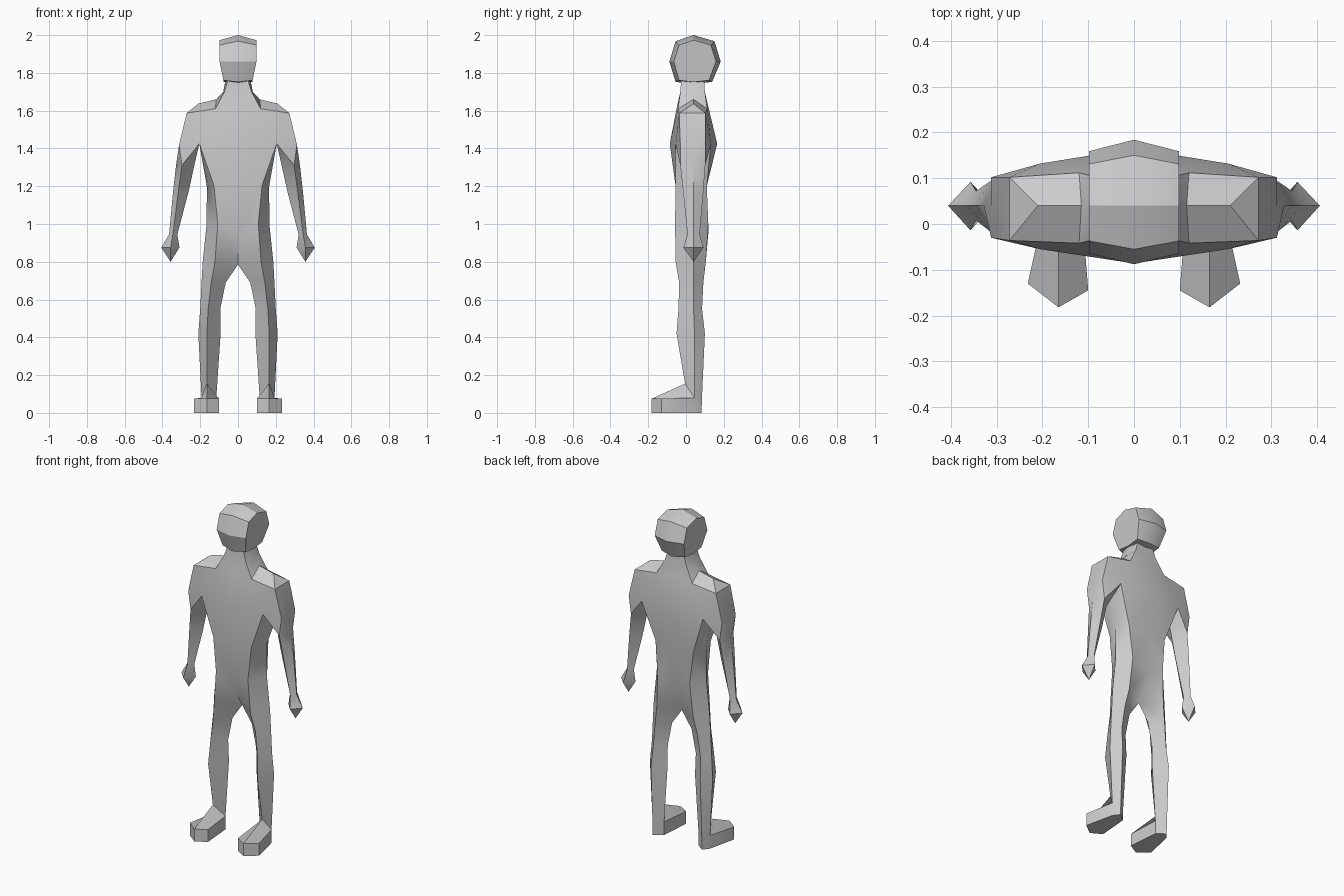
import bpy, bmesh, math

if "Cube" in bpy.data.objects:
    bpy.data.objects.remove(bpy.data.objects["Cube"])

grey = bpy.data.materials.new("plain_grey")
grey.diffuse_color = (0.6, 0.6, 0.6, 1)
grey.use_nodes = True
grey.node_tree.nodes["Principled BSDF"].inputs["Base Color"].default_value = grey.diffuse_color
MID = 0.04  # depth of the limb centre line


class Half:
    """Collects faces of the right half, then mirrors them into one mesh."""

    def __init__(self):
        self.bm, self.seen = bmesh.new(), {}

    def vert(self, p):
        key = tuple(round(c, 4) for c in p)
        if key not in self.seen:
            self.seen[key] = self.bm.verts.new(key)
        return self.seen[key]

    def face(self, *pts):
        vs = list(dict.fromkeys(self.vert(p) for p in pts))
        if len(vs) > 2:
            self.bm.faces.new(vs)

    def bridge(self, a, b, closed=False):
        n = len(a)
        for i in range(n if closed else n - 1):
            j = (i + 1) % n
            self.face(a[i], a[j], b[j], b[i])

    def loft(self, rings, closed=False):
        for a, b in zip(rings, rings[1:]):
            self.bridge(a, b, closed)

    def finish(self, name):
        bm = self.bm
        dup = bmesh.ops.duplicate(bm, geom=bm.verts[:] + bm.edges[:] + bm.faces[:])["geom"]
        for v in dup:
            if isinstance(v, bmesh.types.BMVert):
                v.co.x = -v.co.x
        bmesh.ops.reverse_faces(bm, faces=[f for f in dup if isinstance(f, bmesh.types.BMFace)])
        bmesh.ops.remove_doubles(bm, verts=bm.verts[:], dist=0.0005)
        bmesh.ops.recalc_face_normals(bm, faces=bm.faces[:])
        mesh = bpy.data.meshes.new(name)
        bm.to_mesh(mesh)
        bm.free()
        mesh.materials.append(grey)
        ob = bpy.data.objects.new(name, mesh)
        bpy.context.collection.objects.link(ob)
        bpy.ops.object.select_all(action='DESELECT')
        ob.select_set(True)
        bpy.context.view_layer.objects.active = ob
        bpy.ops.object.shade_smooth_by_angle(angle=math.radians(32))


def limb(z, x_in, x_ridge, x_out, y_front, y_back, y_mid=MID):
    """Diamond section: inner, front, outer, back."""
    return [(x_in, y_mid, z), (x_ridge, y_front, z), (x_out, y_mid, z), (x_ridge, y_back, z)]


def trunk(z, x_ridge, x_out, y_front, y_back, zc=None, cf=None, cb=None):
    """Half section: front centre, front ridge, side, back ridge, back centre."""
    zc = zc or z
    return [(0, cf or y_front, zc), (x_ridge, y_front, z), (x_out, MID, z),
            (x_ridge, y_back, z), (0, cb or y_back, zc)]


body = Half()

# Foot and leg
toe = [(0.1, -0.145), (0.165, -0.182), (0.232, -0.13)]
toe_top = [(x, y, 0.075) for x, y in toe]
ankle = [(0.115, 0.045, 0.08), (0.165, -0.005, 0.155), (0.193, 0.045, 0.08), (0.165, 0.085, 0.09)]
heel = [(0.193, 0.045, 0), (0.165, 0.082, 0), (0.115, 0.045, 0)]
sole = [(x, y, 0) for x, y in toe] + heel
upper = toe_top + [ankle[2], ankle[3], ankle[0]]
body.bridge(sole, upper, closed=True)
body.face(*sole)
body.face(toe_top[0], toe_top[1], ankle[1], ankle[0])
body.face(toe_top[1], toe_top[2], ankle[2], ankle[1])
hip = limb(0.8, 0, 0.122, 0.187, -0.055, 0.105)
hip[0] = (0, MID, 0.785)
body.loft([ankle,
           limb(0.42, 0.092, 0.165, 0.21, -0.05, 0.1, 0.045),
           limb(0.55, 0.094, 0.158, 0.2, -0.04, 0.085),
           limb(0.69, 0.065, 0.142, 0.193, -0.036, 0.092),
           hip], closed=True)

# Trunk and neck
chest = trunk(1.425, 0.205, 0.205, -0.055, 0.132, cf=-0.086, cb=0.165)
collar = trunk(1.61, 0.12, 0.12, -0.042, 0.112, zc=1.63, cf=-0.046, cb=0.116)
collar[2] = (0.115, MID, 1.66)
body.loft([hip + hip[:1],
           trunk(1.0, 0.107, 0.166, -0.058, 0.118, zc=0.95),
           trunk(1.2, 0.127, 0.165, -0.055, 0.11),
           chest])
body.bridge(chest[:2], collar[:2])
body.bridge(chest[3:], collar[3:])
neck = trunk(1.7, 0.072, 0.078, -0.03, 0.1)
neck_top = trunk(1.77, 0.05, 0.065, -0.025, 0.095)
body.loft([collar, neck, neck_top])
body.face(*neck_top)

# Shoulder
pit_f, pit_m, pit_b = chest[1:4]
col_f, col_m, col_b = collar[1:4]
arm_f, arm_m, arm_b = [(0.312, y, 1.42) for y in (-0.03, MID, 0.102)]
tip_f, tip_m, tip_b = [(0.272, y, 1.587) for y in (-0.036, MID, 0.102)]
crest = (0.21, MID, 1.637)
body.face(pit_f, arm_f, tip_f, col_f)
body.face(pit_b, arm_b, tip_b, col_b)
body.bridge([arm_f, arm_m, arm_b], [tip_f, tip_m, tip_b])
body.face(col_f, tip_f, crest, col_m)
body.face(col_b, tip_b, crest, col_m)
body.face(tip_f, tip_m, crest)
body.face(tip_b, tip_m, crest)

# Arm and hand
upper_arm = limb(1.31, 0.231, 0.297, 0.328, -0.03, 0.102)
inn, fro, out, bac = upper_arm
body.face(pit_f, arm_f, fro)
body.face(pit_b, arm_b, bac)
body.bridge([arm_f, arm_m, arm_b], [fro, out, bac])
body.bridge([pit_b, pit_m, pit_f], [bac, inn, fro])
fingertip = [(0.357, MID, 0.8)] * 4
body.loft([upper_arm,
           limb(1.17, 0.262, 0.316, 0.344, -0.015, 0.092),
           limb(0.945, 0.321, 0.345, 0.365, 0.008, 0.072),
           limb(0.875, 0.31, 0.357, 0.406, -0.014, 0.092),
           fingertip], closed=True)
body.finish("body")

# Head: octagonal middle section with smaller, tapered cheeks
head = Half()
profile = [(0.04, 2.0), (0.15, 1.968), (0.184, 1.86), (0.138, 1.752),
           (0.04, 1.742), (-0.055, 1.752), (-0.088, 1.86), (-0.055, 1.968)]
middle = [(0, y, z) for y, z in profile]
cheek = []
for y, z in profile:
    rise = z - 1.865
    cheek.append((0.098 if rise > -0.05 else 0.077, 0.045 + (y - 0.045) * 0.82,
                  1.865 + rise * (0.8 if rise > 0 else 0.92)))
head.bridge(middle, cheek, closed=True)
head.face(*cheek)
head.finish("head")
